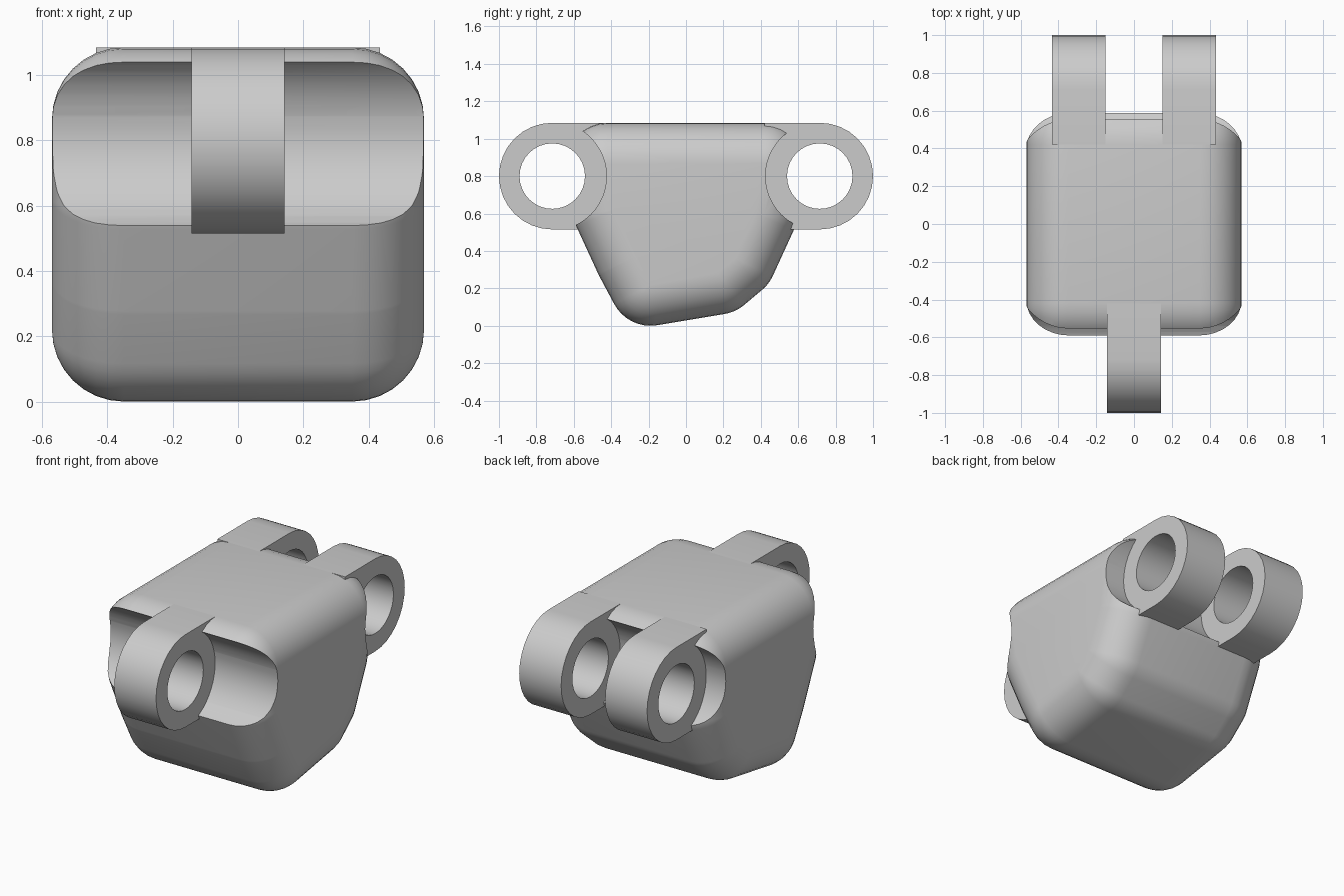
import bpy, bmesh
from math import sin, cos, pi, atan2, radians
from mathutils import Matrix

cube = bpy.data.objects.get("Cube")
if cube:
    bpy.data.objects.remove(cube, do_unlink=True)

steel = bpy.data.materials.new("grey_steel")
steel.use_nodes = True
GREY = (0.6, 0.6, 0.6, 1)
steel.diffuse_color = GREY
steel.node_tree.nodes["Principled BSDF"].inputs["Base Color"].default_value = GREY

PIN_Y, PIN_Z = 0.715, 0.80
LUG_R, HOLE_R, POCKET_R = 0.285, 0.175, 0.29
FILLET, HALF_W, LUG_END = 0.22, 0.57, 0.42


def loft(name, rings):
    """Skin equal-length (x, y, z) rings and cap both ends."""
    bm = bmesh.new()
    loops = [[bm.verts.new(p) for p in ring] for ring in rings]
    n = len(loops[0])
    for a, b in zip(loops, loops[1:]):
        for i in range(n):
            j = (i + 1) % n
            bm.faces.new((a[i], a[j], b[j], b[i]))
    bm.faces.new(loops[0])
    bm.faces.new(loops[-1])
    bmesh.ops.remove_doubles(bm, verts=bm.verts, dist=1e-5)
    bmesh.ops.recalc_face_normals(bm, faces=bm.faces)
    mesh = bpy.data.meshes.new(name)
    bm.to_mesh(mesh)
    bm.free()
    mesh.materials.append(steel)
    obj = bpy.data.objects.new(name, mesh)
    bpy.context.collection.objects.link(obj)
    return obj


def cut_cylinder(obj, y, radius, x, half, sides):
    """Subtract a cylinder lying along x at pin height."""
    bm = bmesh.new()
    bmesh.ops.create_cone(bm, cap_ends=True, segments=sides, radius1=radius,
                          radius2=radius, depth=half * 2,
                          matrix=Matrix.Translation((x, y, PIN_Z)) @ Matrix.Rotation(pi / 2, 4, 'Y'))
    mesh = bpy.data.meshes.new("cutter")
    bm.to_mesh(mesh)
    bm.free()
    mesh.materials.append(steel)
    cutter = bpy.data.objects.new("cutter", mesh)
    cutter.hide_render = True
    bpy.context.collection.objects.link(cutter)
    mod = obj.modifiers.new("cut", 'BOOLEAN')
    mod.operation, mod.solver, mod.object = 'DIFFERENCE', 'EXACT', cutter
    bpy.context.view_layer.objects.active = obj
    bpy.ops.object.modifier_apply(modifier=mod.name)
    bpy.data.objects.remove(cutter, do_unlink=True)


def smooth(obj):
    bpy.ops.object.select_all(action='DESELECT')
    obj.select_set(True)
    bpy.context.view_layer.objects.active = obj
    bpy.ops.object.shade_smooth_by_angle(angle=radians(32))


# Body: side profile (y, z) rounded all over by the fillet radius
core = [(-0.19, 0.22), (0.17, 0.28), (0.265, 0.36), (0.375, 0.60), (0.42, 0.865),
        (-0.42, 0.865), (-0.385, 0.62), (-0.27, 0.37)]
ARC = 8
outline = []
for i, (y, z) in enumerate(core):
    py, pz = core[i - 1]
    ny, nz = core[(i + 1) % len(core)]
    start = atan2(z - pz, y - py) - pi / 2
    turn = (atan2(nz - z, ny - y) - pi / 2 - start) % (2 * pi)
    for k in range(ARC + 1):
        a = start + turn * k / ARC
        outline.append((y, z, cos(a), sin(a)))

STEPS = 8
inner = HALF_W - FILLET
stations = [(inner + FILLET * cos(t), FILLET * sin(t))
            for t in (pi / 2 * k / STEPS for k in range(STEPS + 1))]
stations += [(-x, r) for x, r in reversed(stations)]
body = loft("body", [[(x, y + r * dy, z + r * dz) for y, z, dy, dz in outline]
                     for x, r in stations])

# Round pockets that clear the neighbouring lugs
for side in (-1, 1):
    cut_cylinder(body, side * PIN_Y, POCKET_R, 0, 1, 48)
smooth(body)


# Hinge lugs: round-ended blocks with a pin hole
def make_lug(name, side, x0, x1):
    arc = [pi / 2 - pi * k / 16 for k in range(17)]
    profile = [(side * (PIN_Y + LUG_R * cos(a)), PIN_Z + LUG_R * sin(a)) for a in arc]
    profile += [(side * LUG_END, PIN_Z - LUG_R), (side * LUG_END, PIN_Z + LUG_R)]
    lug = loft(name, [[(x, y, z) for y, z in profile] for x in (x0, x1)])
    cut_cylinder(lug, side * PIN_Y, HOLE_R, (x0 + x1) / 2, 0.4, 32)
    smooth(lug)


make_lug("front_lug", -1, -0.142, 0.142)
make_lug("back_left_lug", 1, 0.15, 0.435)
make_lug("back_right_lug", 1, -0.435, -0.15)
